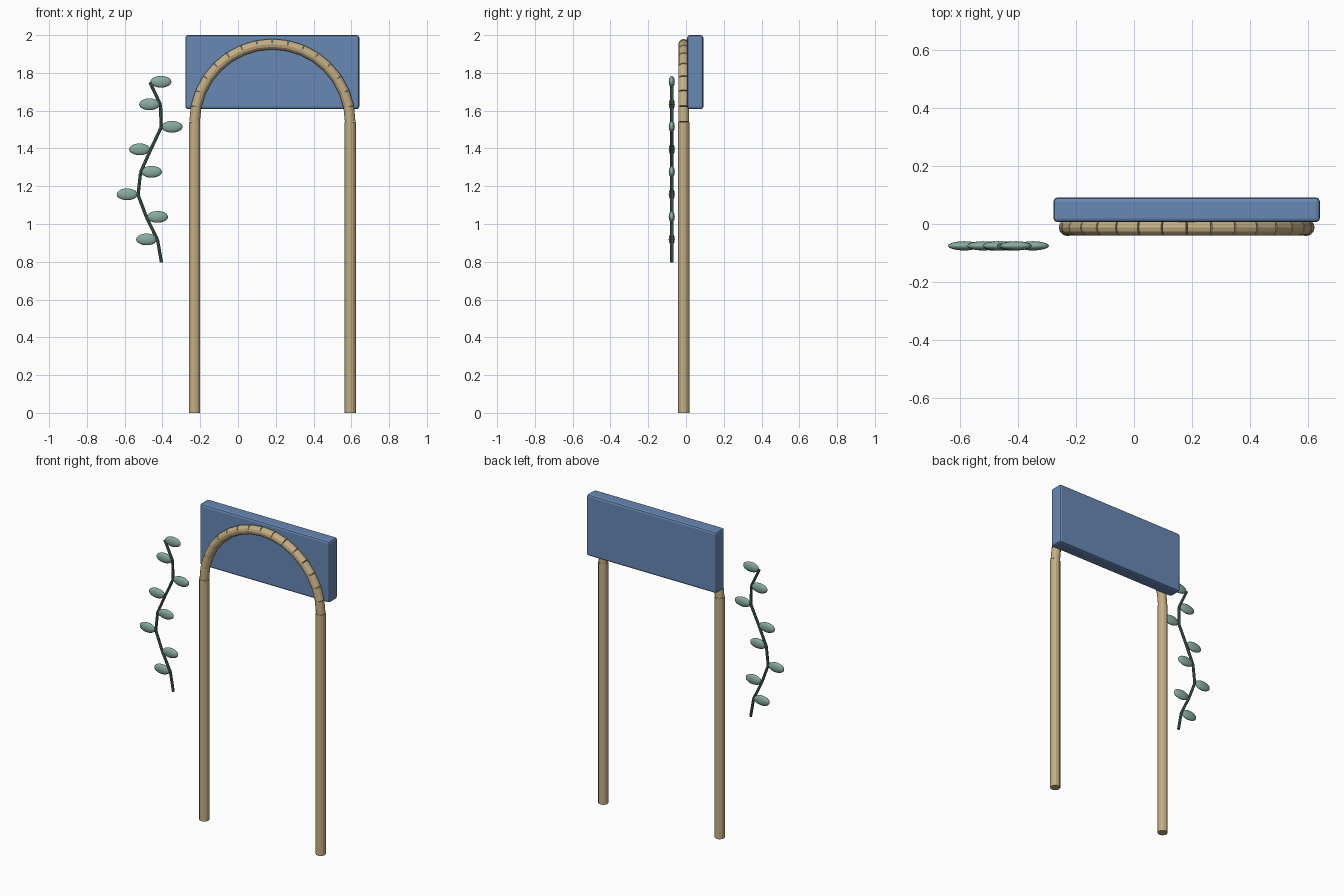
import bpy, bmesh, math
from mathutils import Vector, Matrix

if "Cube" in bpy.data.objects:
    bpy.data.objects.remove(bpy.data.objects["Cube"])


def material(name, rgb):
    m = bpy.data.materials.new(name)
    m.diffuse_color = (*rgb, 1)
    m.use_nodes = True
    m.node_tree.nodes["Principled BSDF"].inputs["Base Color"].default_value = m.diffuse_color
    return m


BLUE = material("slate blue", (0.14, 0.25, 0.46))
TAN = material("tan wood", (0.56, 0.43, 0.23))
LEAF = material("sage green", (0.25, 0.41, 0.35))
STEM = material("dark green", (0.09, 0.16, 0.135))


def finish(bm, name, mat):
    me = bpy.data.meshes.new(name)
    bm.to_mesh(me)
    bm.free()
    me.materials.append(mat)
    ob = bpy.data.objects.new(name, me)
    bpy.context.collection.objects.link(ob)
    return ob


def rod(bm, a, b, radius, sides):
    """Capped cylinder between two points."""
    a, b = Vector(a), Vector(b)
    d = b - a
    turn = Vector((0, 0, 1)).rotation_difference(d).to_matrix().to_4x4()
    bmesh.ops.create_cone(bm, cap_ends=True, segments=sides, radius1=radius,
                          radius2=radius, depth=d.length,
                          matrix=Matrix.Translation((a + b) / 2) @ turn)


# Back panel with softened edges
bm = bmesh.new()
bmesh.ops.create_cube(bm, size=1, matrix=Matrix.Translation((0.182, 0.049, 1.804))
                      @ Matrix.Diagonal((0.92, 0.085, 0.392, 1)))
panel = finish(bm, "back_panel", BLUE)
bev = panel.modifiers.new("soft_edges", 'BEVEL')
bev.width, bev.segments = 0.013, 2

# Two posts
CX, CY, SPRING, R = 0.182, -0.012, 1.54, 0.412
for side, name in ((-1, "left_post"), (1, "right_post")):
    bm = bmesh.new()
    x = CX + side * R
    rod(bm, (x, CY, 0), (x, CY, SPRING), 0.03, 12)
    finish(bm, name, TAN)

# Arch of short straight rods
N = 16
pts = [(CX - R * math.cos(math.pi * i / N), CY, SPRING + R * math.sin(math.pi * i / N))
       for i in range(N + 1)]
bm = bmesh.new()
for a, b in zip(pts, pts[1:]):
    rod(bm, a, b, 0.028, 12)
finish(bm, "arch", TAN)

# Hanging vine stem
VY = -0.0755
xs = [-0.466, -0.41, -0.407, -0.463, -0.516, -0.529, -0.484, -0.426, -0.405]
nodes = [(x, VY, 1.75 - 0.1192 * i) for i, x in enumerate(xs)]
bm = bmesh.new()
for a, b in zip(nodes, nodes[1:]):
    rod(bm, a, b, 0.0085, 8)
finish(bm, "vine_stem", STEM)

# Flattened leaves on alternating sides
bm = bmesh.new()
for i, (x, y, z) in enumerate(nodes[:-1]):
    side = 1 if i % 2 == 0 else -1
    bmesh.ops.create_uvsphere(bm, u_segments=16, v_segments=10, radius=1,
                              matrix=Matrix.Translation((x + side * 0.058, y, z + 0.003))
                              @ Matrix.Diagonal((0.0555, 0.016, 0.031, 1)))
for f in bm.faces:
    f.smooth = True
finish(bm, "vine_leaves", LEAF)
